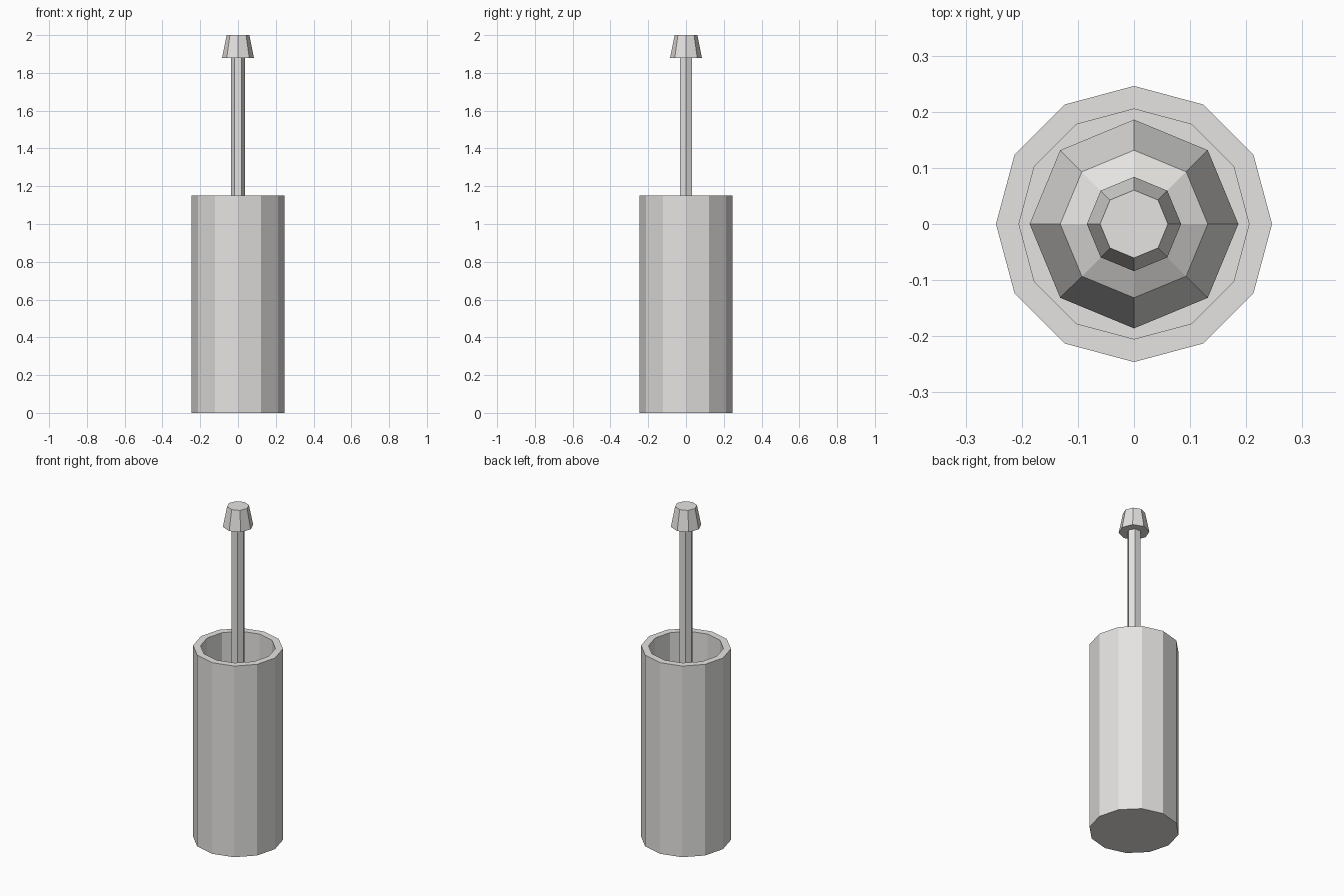
import bpy, bmesh, math

if "Cube" in bpy.data.objects:
    bpy.data.objects.remove(bpy.data.objects["Cube"])


def make_material(name, rgb):
    m = bpy.data.materials.new(name)
    m.diffuse_color = (*rgb, 1.0)
    m.use_nodes = True
    m.node_tree.nodes["Principled BSDF"].inputs["Base Color"].default_value = m.diffuse_color
    return m


white = make_material("warm_white", (0.78, 0.77, 0.75))


def lathe(name, sides, profile, material):
    """Spin (radius, z) points around z; radius 0 gives a pole, open ends are capped."""
    bm = bmesh.new()
    rings = []
    for r, z in profile:
        if r == 0:
            rings.append([bm.verts.new((0, 0, z))] * sides)
        else:
            rings.append([bm.verts.new((r * math.cos(2 * math.pi * i / sides),
                                        r * math.sin(2 * math.pi * i / sides), z))
                          for i in range(sides)])
    for a, b in zip(rings, rings[1:]):
        for i in range(sides):
            j = (i + 1) % sides
            quad = list(dict.fromkeys((a[i], a[j], b[j], b[i])))
            bm.faces.new(quad)
    if profile[0][0] > 0:
        bm.faces.new(rings[0][::-1])
    if profile[-1][0] > 0:
        bm.faces.new(rings[-1])
    bmesh.ops.recalc_face_normals(bm, faces=bm.faces)
    mesh = bpy.data.meshes.new(name)
    bm.to_mesh(mesh)
    bm.free()
    mesh.materials.append(material)
    obj = bpy.data.objects.new(name, mesh)
    bpy.context.collection.objects.link(obj)
    return obj


# Hollow twelve-sided holder with a floor
lathe("holder", 12, [(0.246, 0), (0.246, 1.15), (0.205, 1.15), (0.205, 0.04)], white)

# Stretched low-poly ball for the brush head
cz, rz, r = 0.30, 0.24, 0.186
lathe("brush_head", 8,
      [(0, cz - rz)]
      + [(r * math.cos(a), cz + rz * math.sin(a)) for a in (-math.pi / 4, 0, math.pi / 4)]
      + [(0, cz + rz)], white)

# Six-sided handle rod
lathe("handle_rod", 6, [(0.038, cz), (0.038, 1.90)], white)

# Tapered knob on top
lathe("handle_knob", 8, [(0.084, 1.88), (0.0605, 2.0)], white)
